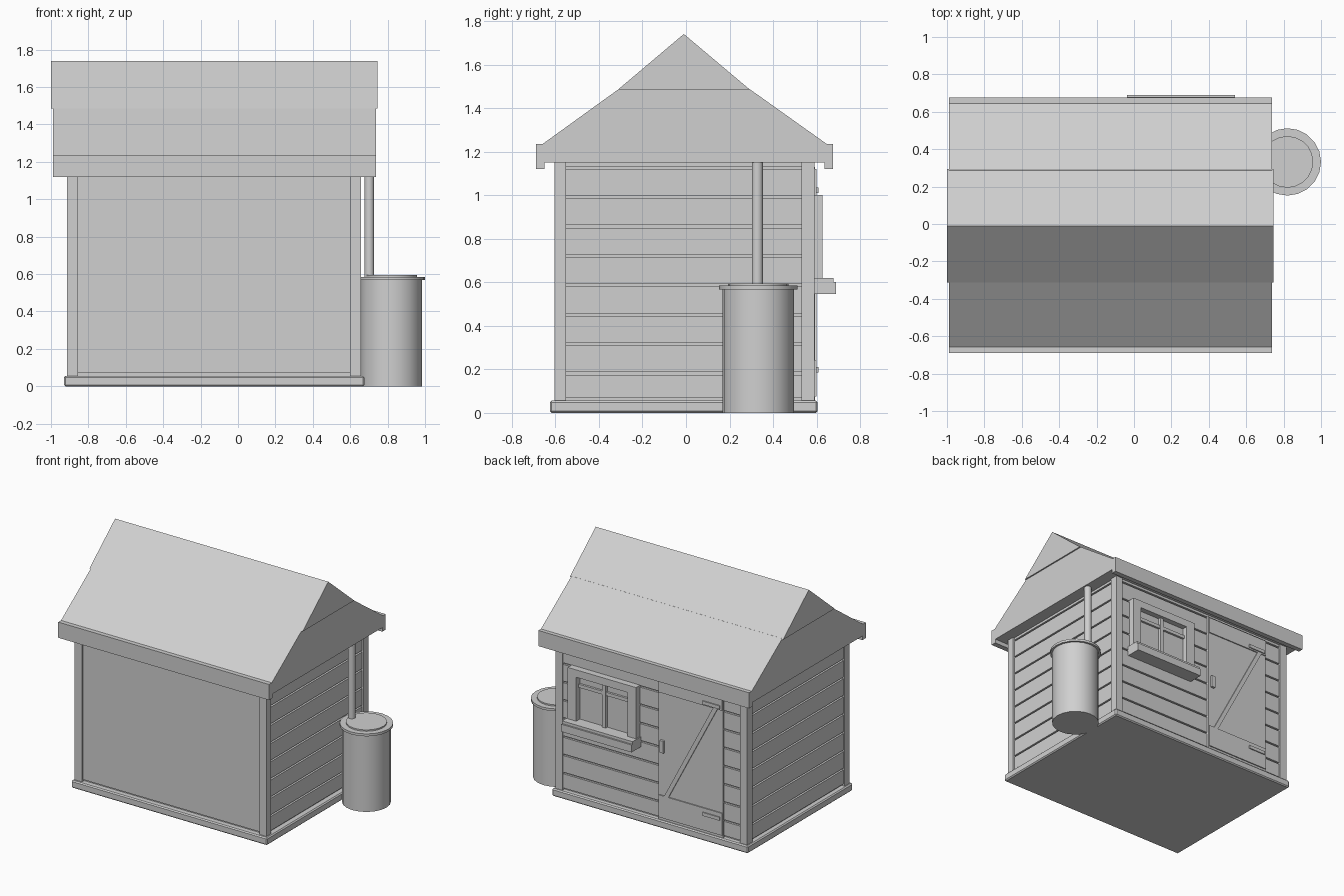
import bpy, bmesh, math
from mathutils import Matrix

if "Cube" in bpy.data.objects:
    bpy.data.objects.remove(bpy.data.objects["Cube"])

grey = bpy.data.materials.new("plain_grey")
grey.diffuse_color = (0.63, 0.63, 0.63, 1)
grey.use_nodes = True
grey.node_tree.nodes["Principled BSDF"].inputs["Base Color"].default_value = grey.diffuse_color


def finish(name, bm):
    bmesh.ops.recalc_face_normals(bm, faces=bm.faces)
    me = bpy.data.meshes.new(name)
    bm.to_mesh(me)
    bm.free()
    me.materials.append(grey)
    ob = bpy.data.objects.new(name, me)
    bpy.context.collection.objects.link(ob)
    return ob


def add_box(bm, x, y, z):
    m = Matrix.Translation([(a + b) / 2 for a, b in (x, y, z)])
    m = m @ Matrix.Diagonal([b - a for a, b in (x, y, z)] + [1])
    bmesh.ops.create_cube(bm, size=1, matrix=m)


def boxes(name, *parts):
    bm = bmesh.new()
    for p in parts:
        add_box(bm, *p)
    return finish(name, bm)


def prism(name, profile, axis, a, b):
    """Extrude a 2D profile along x (profile = y,z) or y (profile = x,z)."""
    bm = bmesh.new()
    pt = (lambda p, t: (t, p[0], p[1])) if axis == "x" else (lambda p, t: (p[0], t, p[1]))
    f = bm.faces.new([bm.verts.new(pt(p, a)) for p in profile])
    r = bmesh.ops.extrude_face_region(bm, geom=[f])
    vec = (b - a, 0, 0) if axis == "x" else (0, b - a, 0)
    bmesh.ops.translate(bm, vec=vec, verts=[v for v in r["geom"] if isinstance(v, bmesh.types.BMVert)])
    return finish(name, bm)


def cylinder(name, x, y, r, z0, z1, n):
    bm = bmesh.new()
    bmesh.ops.create_cone(bm, cap_ends=True, segments=n, radius1=r, radius2=r,
                          depth=z1 - z0, matrix=Matrix.Translation((x, y, (z0 + z1) / 2)))
    for f in bm.faces:
        f.smooth = len(f.verts) == 4
    for e in bm.edges:
        e.smooth = all(f.smooth for f in e.link_faces)
    return finish(name, bm)


# floor slab
base = boxes("floor_base", ((-0.93, 0.675), (-0.625, 0.605), (0, 0.056)))
bev = base.modifiers.new("bevel", "BEVEL")
bev.width = 0.008
bev.segments = 1

# wall core, corner posts and plain front panel
boxes("wall_core", ((-0.89, 0.63), (-0.58, 0.565), (0.05, 1.17)))
boxes("corner_posts", *[(x, y, (0.05, 1.16))
                        for x in ((-0.915, -0.855), (0.60, 0.657))
                        for y in ((-0.605, -0.55), (0.53, 0.59))])
boxes("front_panel", ((-0.86, 0.605), (-0.595, -0.57), (0.07, 1.16)))

# siding boards on the two ends and the door side
rows = []
for i in range(9):
    z0 = 0.07 if i == 0 else 0.052 + 0.135 * i
    rows.append((z0, min(0.175 + 0.135 * i, 1.16)))
boxes("right_siding", *[((0.61, 0.645), (-0.56, 0.54), z) for z in rows])
boxes("left_siding", *[((-0.905, -0.87), (-0.56, 0.54), z) for z in rows])
boxes("back_siding", *[((-0.86, 0.605), (0.55, 0.58), z) for z in rows])

# roof with two slopes, and eave boards
prism("lower_roof", [(-0.657, 1.15), (-0.657, 1.236), (-0.305, 1.49), (0.288, 1.49),
                     (0.645, 1.236), (0.645, 1.15)], "x", -0.99, 0.737)
prism("upper_roof", [(-0.312, 1.485), (-0.01, 1.74), (0.293, 1.485)], "x", -1.0, 0.747)
boxes("eave_boards", ((-0.99, 0.737), (-0.69, -0.65), (1.12, 1.236)),
      ((-0.99, 0.737), (0.637, 0.675), (1.12, 1.236)))

# window: pane, frame, glazing bars and sill box
boxes("window_pane", ((0.0, 0.50), (0.56, 0.586), (0.60, 0.98)))
boxes("window_frame",
      ((-0.03, 0.04), (0.57, 0.628), (0.61, 1.0)),
      ((0.46, 0.53), (0.57, 0.628), (0.61, 1.0)),
      ((0.04, 0.46), (0.57, 0.628), (0.945, 1.0)))
boxes("window_bars", ((0.235, 0.265), (0.57, 0.605), (0.61, 0.95)),
      ((0.04, 0.46), (0.57, 0.602), (0.86, 0.885)))
boxes("window_sill", ((-0.037, 0.54), (0.57, 0.678), (0.598, 0.62)),
      ((-0.037, 0.54), (0.57, 0.69), (0.545, 0.60)))

# door with rails, diagonal brace, hinges and handle
boxes("door", ((-0.717, -0.19), (0.56, 0.592), (0.056, 1.13)))
boxes("door_rails", *[((-0.715, -0.195), (0.58, 0.6), z) for z in ((0.075, 0.24), (1.0, 1.12))])
prism("door_brace", [(-0.24, 0.24), (-0.275, 0.24), (-0.675, 1.0), (-0.64, 1.0)], "y", 0.58, 0.6)
boxes("door_hinges", *[((-0.70, -0.56), (0.59, 0.608), z) for z in ((0.185, 0.21), (1.01, 1.035))])
boxes("door_handle", ((-0.24, -0.21), (0.585, 0.61), (0.56, 0.65)))

# rain barrel with rim and lid, and downpipe
cylinder("barrel_body", 0.82, 0.332, 0.165, 0, 0.575, 20)
cylinder("barrel_rim", 0.82, 0.332, 0.18, 0.567, 0.585, 20)
cylinder("barrel_lid", 0.82, 0.332, 0.138, 0.58, 0.595, 20)
cylinder("downpipe", 0.702, 0.328, 0.026, 0.585, 1.16, 16)
